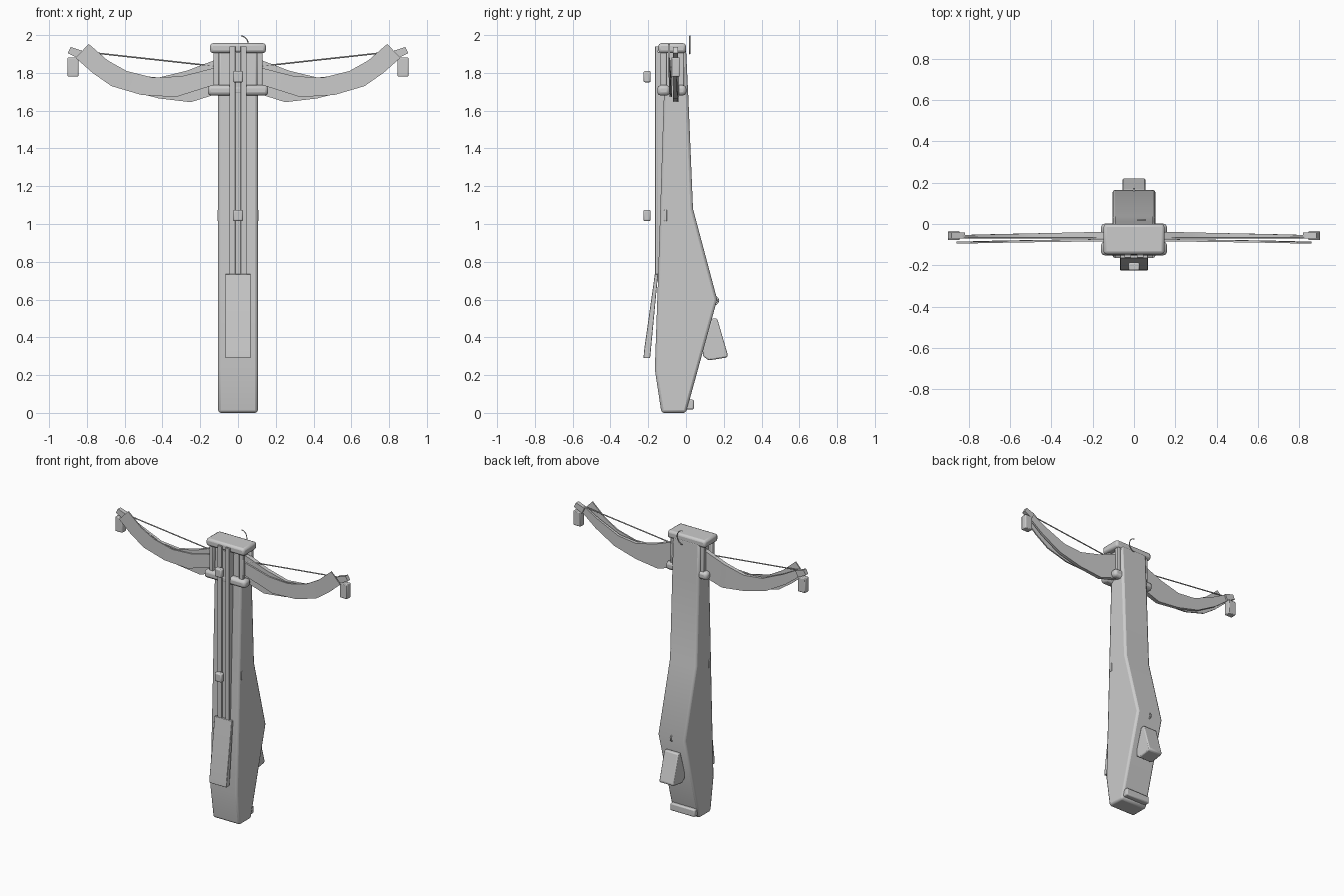
import bpy, bmesh, math
from mathutils import Vector

if "Cube" in bpy.data.objects:
    bpy.data.objects.remove(bpy.data.objects["Cube"])


def finish(name, bm, bevel=0.0, segs=2):
    bmesh.ops.recalc_face_normals(bm, faces=bm.faces)
    me = bpy.data.meshes.new(name)
    bm.to_mesh(me)
    bm.free()
    ob = bpy.data.objects.new(name, me)
    bpy.context.collection.objects.link(ob)
    if bevel:
        m = ob.modifiers.new("bevel", 'BEVEL')
        m.width, m.segments, m.limit_method = bevel, segs, 'ANGLE'
        m.angle_limit = math.radians(40)
    bpy.ops.object.select_all(action='DESELECT')
    bpy.context.view_layer.objects.active = ob
    ob.select_set(True)
    bpy.ops.object.shade_smooth_by_angle(angle=math.radians(35))
    return ob


def box(name, x, y, z, bevel=0.008):
    bm = bmesh.new()
    bmesh.ops.create_cube(bm, size=1)
    for v in bm.verts:
        v.co = [(r[0] + r[1]) / 2 + c * (r[1] - r[0]) for r, c in zip((x, y, z), v.co)]
    return finish(name, bm, bevel)


def side_profile(name, pts, half, bevel=0.01):
    # y-z outline extruded across x
    bm = bmesh.new()
    f = bm.faces.new([bm.verts.new((-half, y, z)) for y, z in pts])
    ext = bmesh.ops.extrude_face_region(bm, geom=[f])['geom']
    for v in ext:
        if isinstance(v, bmesh.types.BMVert):
            v.co.x = half
    return finish(name, bm, bevel)


def limb(name, stations, s, y0, y1, t0, t1):
    # plate with (upper x, z, lower x, z) at each station
    bm = bmesh.new()
    rings, n = [], len(stations) - 1
    for i, (ux, uz, lx, lz) in enumerate(stations):
        y = y0 + (y1 - y0) * i / n
        t = (t0 + (t1 - t0) * i / n) / 2
        rings.append([bm.verts.new(c) for c in ((s * ux, y - t, uz), (s * ux, y + t, uz),
                                                (s * lx, y + t, lz), (s * lx, y - t, lz))])
    for a, b in zip(rings, rings[1:]):
        for k in range(4):
            j = (k + 1) % 4
            bm.faces.new((a[k], a[j], b[j], b[k]))
    bm.faces.new(rings[0])
    bm.faces.new(rings[-1])
    return finish(name, bm)


def wire(name, pts, r):
    cu = bpy.data.curves.new(name, 'CURVE')
    cu.dimensions, cu.bevel_depth, cu.bevel_resolution = '3D', r, 2
    cu.use_fill_caps = True
    sp = cu.splines.new('POLY')
    sp.points.add(len(pts) - 1)
    for p, c in zip(sp.points, pts):
        p.co = (*c, 1)
    ob = bpy.data.objects.new(name, cu)
    bpy.context.collection.objects.link(ob)
    return ob


# stock
side_profile("stock", [(-0.13, 0.0), (-0.165, 0.23), (-0.147, 0.74), (-0.117, 1.68), (-0.11, 1.93),
                       (0.0, 1.93), (0.012, 1.68), (0.037, 1.08), (0.165, 0.6), (0.0, 0.0)], 0.105, 0.014)
side_profile("grip", [(0.137, 0.5), (0.165, 0.5), (0.222, 0.305), (0.215, 0.293),
                      (0.12, 0.278), (0.09, 0.3), (0.09, 0.35)], 0.055, 0.008)
box("butt_plate", (-0.095, 0.095), (-0.02, 0.042), (0.018, 0.07))

# arrow rail
box("rail_base", (-0.045, 0.045), (-0.15, -0.09), (0.72, 1.91), 0.003)
for s in (-1, 1):
    box("rail_strip", sorted((s * 0.014, s * 0.046)), (-0.163, -0.148), (0.7, 1.94), 0.002)

# trigger lever
side_profile("trigger_lever", [(-0.165, 0.735), (-0.148, 0.735), (-0.19, 0.29), (-0.225, 0.29),
                               (-0.222, 0.33)], 0.067, 0.003)

# sights and cross pin
for z in (1.78, 1.045):
    box("sight_block", (-0.027, 0.027), (-0.225, -0.187), (z - 0.03, z + 0.03))
box("cross_pin", (-0.108, 0.108), (-0.118, -0.1), (1.015, 1.075), 0.004)

# bow mount
box("head_cap", (-0.148, 0.148), (-0.147, 0.0), (1.905, 1.957), 0.015)
for y in ((-0.152, -0.085), (-0.055, 0.002)):
    box("mount_bar", (-0.16, 0.16), y, (1.68, 1.735), 0.018)
    for s in (-1, 1):
        box("mount_post", sorted((s * 0.1, s * 0.13)), (sum(y) / 2 - 0.016, sum(y) / 2 + 0.016), (1.7, 1.92), 0.006)

# bow limbs, tips, weights and string
rear = [(0.0, 1.9, 0.0, 1.72), (0.13, 1.865, 0.13, 1.683), (0.27, 1.812, 0.25, 1.645),
        (0.42, 1.775, 0.42, 1.665), (0.56, 1.79, 0.59, 1.71), (0.72, 1.86, 0.74, 1.795),
        (0.83, 1.92, 0.85, 1.88)]
front = [(0.0, 1.86, 0.0, 1.76), (0.13, 1.825, 0.13, 1.735), (0.3, 1.782, 0.33, 1.672),
         (0.45, 1.775, 0.51, 1.683), (0.59, 1.81, 0.67, 1.73), (0.69, 1.866, 0.77, 1.80),
         (0.79, 1.953, 0.86, 1.88)]
for s in (-1, 1):
    limb("rear_limb", rear, s, -0.052, -0.06, 0.036, 0.012)
    limb("front_limb", front, s, -0.076, -0.09, 0.012, 0.008)
    limb("limb_tip", [(0.82, 1.915, 0.84, 1.875), (0.885, 1.937, 0.902, 1.905)], s, -0.056, -0.056, 0.028, 0.028)
    box("tip_weight", sorted((s * 0.845, s * 0.902)), (-0.078, -0.034), (1.78, 1.882), 0.005)
wire("bow_string", [(-0.87, -0.066, 1.918), (0, -0.066, 1.822), (0.87, -0.066, 1.918)], 0.004)

# hanging hook and sling ring
arc = [math.pi * (i / 12 - 0.5) for i in range(13)]
wire("hanging_hook", [(0.015 + 0.04 * math.cos(a), 0.02, 1.948 + 0.048 * math.sin(a)) for a in arc], 0.003)
wire("sling_ring", [(0.0, 0.15 + 0.02 * math.cos(a), 0.595 + 0.02 * math.sin(a)) for a in arc], 0.005)
